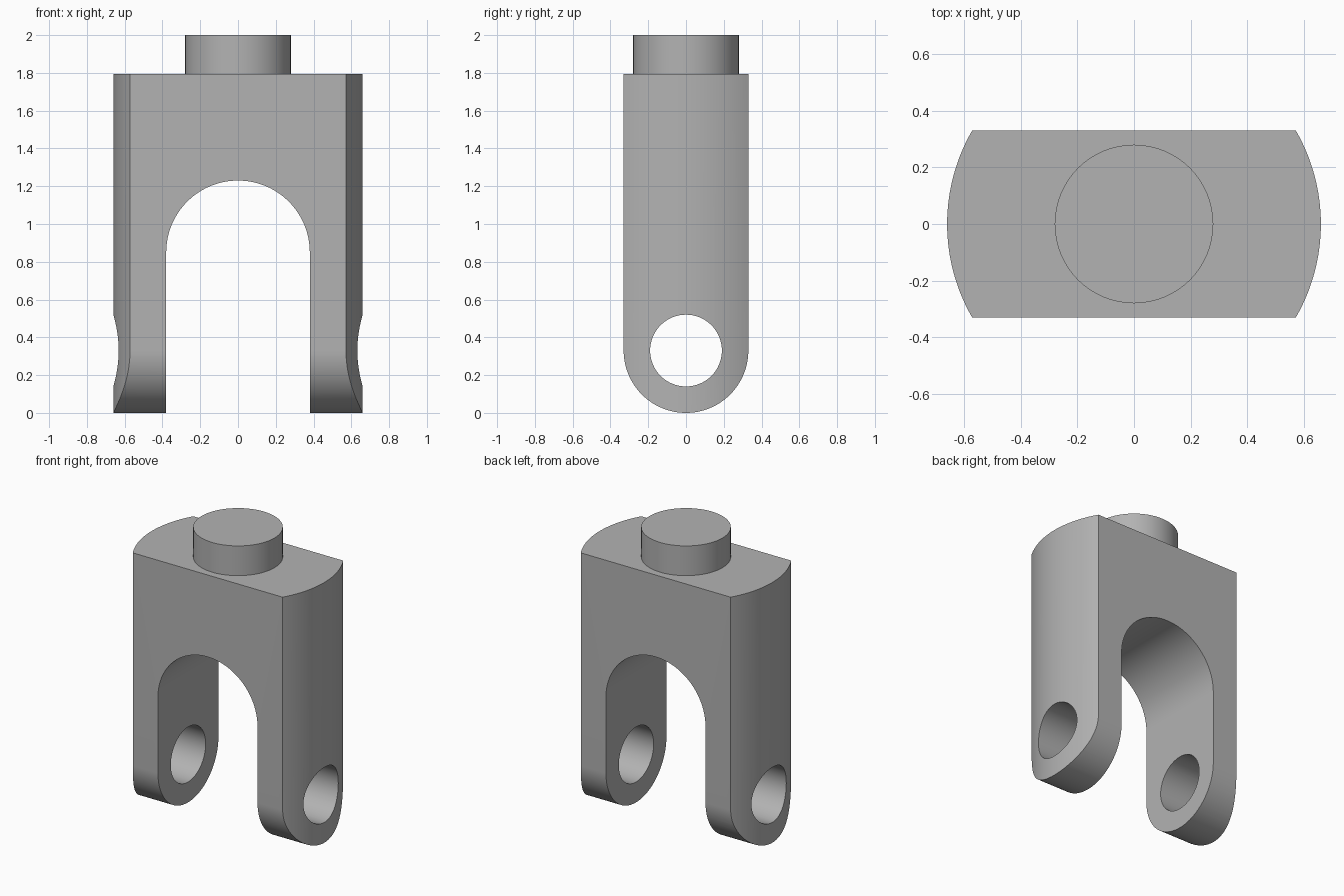
import bpy
from math import pi, sin, cos, asin
from mathutils import Matrix, Vector

cube = bpy.data.objects.get("Cube")
if cube:
    bpy.data.objects.remove(cube, do_unlink=True)

HALF_WIDTH, HALF_DEPTH = 0.66, 0.33
BODY_TOP, TOP = 1.795, 2.0
SLOT_R, SLOT_Z = 0.38, 0.85
HOLE_R, PEG_R = 0.19, 0.28

grey = bpy.data.materials.new("plain grey")
grey.use_nodes = True
grey.diffuse_color = (0.45, 0.45, 0.45, 1)
grey.node_tree.nodes["Principled BSDF"].inputs["Base Color"].default_value = grey.diffuse_color


def arc(cx, cy, r, start, end, steps):
    return [(cx + r * cos(start + (end - start) * i / steps),
             cy + r * sin(start + (end - start) * i / steps)) for i in range(steps + 1)]


def prism(name, outline, axis, low, high):
    """Extrude a 2D outline along x, y or z; the outline uses the other two axes in order."""
    def place(p, t):
        c = list(p)
        c.insert("xyz".index(axis), t)
        return c
    n = len(outline)
    verts = [place(p, t) for t in (low, high) for p in outline]
    faces = [list(range(n))[::-1], list(range(n, 2 * n))]
    faces += [[i, (i + 1) % n, (i + 1) % n + n, i + n] for i in range(n)]
    if axis == "y":
        faces = [f[::-1] for f in faces]
    mesh = bpy.data.meshes.new(name)
    mesh.from_pydata(verts, [], faces)
    mesh.materials.append(grey)
    obj = bpy.data.objects.new(name, mesh)
    bpy.context.collection.objects.link(obj)
    return obj


def activate(obj):
    bpy.ops.object.select_all(action="DESELECT")
    obj.select_set(True)
    bpy.context.view_layer.objects.active = obj


def combine(obj, tool, operation):
    activate(obj)
    mod = obj.modifiers.new(operation.lower(), "BOOLEAN")
    mod.operation, mod.solver, mod.object = operation, "EXACT", tool
    bpy.ops.object.modifier_apply(modifier=mod.name)
    bpy.data.objects.remove(tool, do_unlink=True)


# Body: a round bar with flat front and back
a = asin(HALF_DEPTH / HALF_WIDTH)
plan = arc(0, 0, HALF_WIDTH, -a, a, 32) + arc(0, 0, HALF_WIDTH, pi - a, pi + a, 32)
body = prism("fork_body", plan, "z", -0.1, BODY_TOP)

# Rounded lower ends of both arms
side = arc(0, HALF_DEPTH, HALF_DEPTH, -pi, 0, 64)
side = [(y * 1.0001, z) for y, z in side] + [(HALF_DEPTH + 0.1, HALF_DEPTH), (HALF_DEPTH + 0.1, 3),
        (-HALF_DEPTH - 0.1, 3), (-HALF_DEPTH - 0.1, HALF_DEPTH)]
combine(body, prism("rounding", side, "x", -1, 1), "INTERSECT")

# Arched slot between the arms
slot = arc(0, SLOT_Z, SLOT_R, 0, pi, 64) + [(-SLOT_R, -1), (SLOT_R, -1)]
combine(body, prism("slot", slot, "y", -1, 1), "DIFFERENCE")

# Pin hole through both arms
hole = arc(0, HALF_DEPTH, HOLE_R, 0, 2 * pi, 64)[:-1]
combine(body, prism("hole", hole, "x", -1, 1), "DIFFERENCE")

# Round peg on top
peg = prism("top_peg", arc(0, 0, PEG_R, 0, 2 * pi, 64)[:-1], "z", BODY_TOP, TOP)

for obj in (body, peg):
    activate(obj)
    bpy.ops.object.shade_smooth_by_angle(angle=pi / 6)
